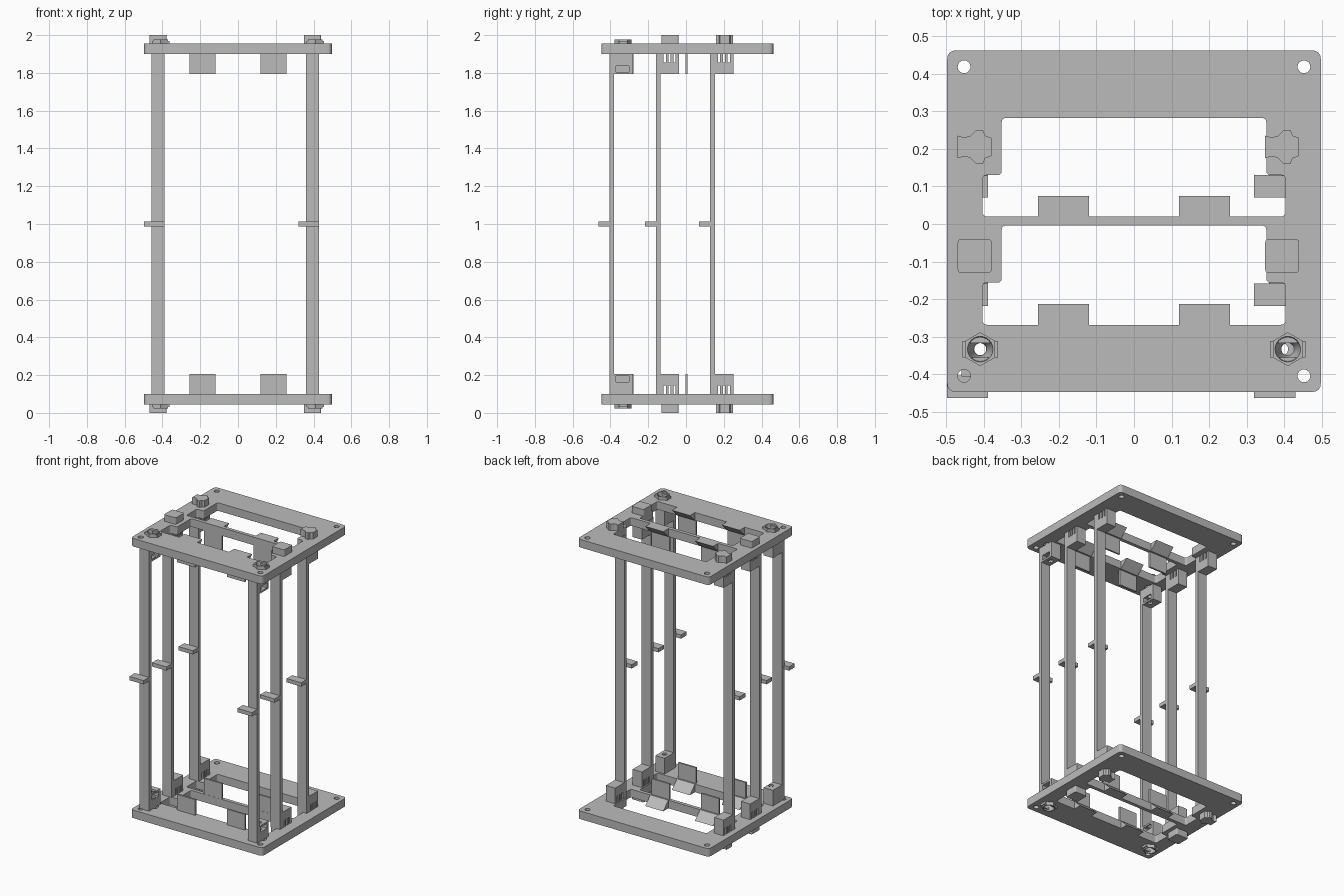
import bpy, bmesh, math
from mathutils import Vector

if "Cube" in bpy.data.objects:
    bpy.data.objects.remove(bpy.data.objects["Cube"])

gray = bpy.data.materials.new("plain_gray")
gray.use_nodes = True
gray.diffuse_color = (0.5, 0.5, 0.5, 1)
gray.node_tree.nodes["Principled BSDF"].inputs["Base Color"].default_value = gray.diffuse_color
scene = bpy.context.collection


def evaluated_mesh(ob):
    bpy.context.view_layer.update()
    deps = bpy.context.evaluated_depsgraph_get()
    return bpy.data.meshes.new_from_object(ob.evaluated_get(deps))


def mesh_object(name, bm):
    me = bpy.data.meshes.new(name)
    bm.to_mesh(me)
    bm.free()
    me.materials.append(gray)
    ob = bpy.data.objects.new(name, me)
    scene.objects.link(ob)
    return ob


# 2D outlines
def rect(x0, x1, y0, y1):
    return [(x0, y0), (x1, y0), (x1, y1), (x0, y1)]


def ring(x, y, r, n=24, turn=0.0):
    return [(x + r * math.cos(turn + math.tau * i / n),
             y + r * math.sin(turn + math.tau * i / n)) for i in range(n)]


def rounded(points, r, steps=4):
    out = []
    for i, p in enumerate(points):
        p = Vector(p)
        a = p + (Vector(points[i - 1]) - p).normalized() * r
        b = p + (Vector(points[(i + 1) % len(points)]) - p).normalized() * r
        for k in range(steps + 1):
            t = k / steps
            out.append(a * (1 - t) ** 2 + p * 2 * t * (1 - t) + b * t * t)
    return out


def prism(name, loops, z0, z1):
    """Extrude an outline, with holes, between two heights."""
    cu = bpy.data.curves.new(name, 'CURVE')
    cu.dimensions, cu.fill_mode = '2D', 'BOTH'
    cu.extrude = (z1 - z0) / 2
    for loop in loops:
        s = cu.splines.new('POLY')
        s.points.add(len(loop) - 1)
        for pt, co in zip(s.points, loop):
            pt.co = (co[0], co[1], 0, 1)
        s.use_cyclic_u = True
    tmp = bpy.data.objects.new(name, cu)
    scene.objects.link(tmp)
    me = evaluated_mesh(tmp)
    bpy.data.objects.remove(tmp)
    bm = bmesh.new()
    bm.from_mesh(me)
    bmesh.ops.remove_doubles(bm, verts=bm.verts, dist=1e-5)
    bmesh.ops.translate(bm, verts=bm.verts, vec=(0, 0, (z0 + z1) / 2))
    bmesh.ops.recalc_face_normals(bm, faces=bm.faces)
    for f in bm.faces:
        f.smooth = False
        f.material_index = 0
    return mesh_object(name, bm)


def box(name, x0, x1, y0, y1, z0, z1):
    return prism(name, [rect(x0, x1, y0, y1)], z0, z1)


def cut(ob, cutter):
    mod = ob.modifiers.new("cut", 'BOOLEAN')
    mod.operation, mod.object, mod.solver = 'DIFFERENCE', cutter, 'EXACT'
    me = evaluated_mesh(ob)
    ob.modifiers.clear()
    ob.data = me
    bpy.data.objects.remove(cutter)


def both_ends(ob):
    """Repeat a bottom part, upside down, at the top."""
    top = bpy.data.objects.new("top_" + ob.name, ob.data.copy())
    bm = bmesh.new()
    bm.from_mesh(top.data)
    for v in bm.verts:
        v.co.z = 2 - v.co.z
    bmesh.ops.reverse_faces(bm, faces=bm.faces)
    bm.to_mesh(top.data)
    bm.free()
    scene.objects.link(top)
    ob.name = "bottom_" + ob.name


LOW, HIGH = 0.045, 0.1           # end plate faces
NUT_X, NUT_Y = 0.409, -0.333     # screw position


# End plate with two stepped openings and corner holes
def opening(y0, step, y1):
    return rounded([(-.403, y0), (.403, y0), (.403, step), (.352, step),
                    (.352, y1), (-.352, y1), (-.352, step), (-.403, step)], .012)


loops = [rounded(rect(-.497, .497, -.447, .462), .025),
         opening(.02, .13, .282), opening(-.268, -.156, -.004)]
for sx in (-1, 1):
    loops += [ring(sx * .452, .418, .017), ring(sx * .452, -.404, .017),
              ring(sx * NUT_X, NUT_Y, .034)]
both_ends(prism("end_plate", loops, LOW, HIGH))

# Guide flaps with ramps behind them
for y, row in ((.0, "rear"), (-.288, "front")):
    for x, side in ((-.188, "right"), (.188, "left")):
        both_ends(box(f"{row}_{side}_flap", x - .068, x + .068, y - .003, y + .009, LOW, .207))
        bm = bmesh.new()
        profile = [(.02, HIGH), (.02, LOW), (.075, LOW)]
        a = [bm.verts.new((x - .068, y + py, pz)) for py, pz in profile]
        b = [bm.verts.new((x + .068, y + py, pz)) for py, pz in profile]
        bm.faces.new(a)
        bm.faces.new(b[::-1])
        for i in range(3):
            bm.faces.new((a[i - 1], a[i], b[i], b[i - 1]))
        bmesh.ops.recalc_face_normals(bm, faces=bm.faces)
        both_ends(mesh_object(f"{row}_{side}_ramp", bm))

# Rear peg outline, half of it mirrored across its axis
half = [(-.045, -.030), (-.028, -.025), (-.012, -.029), (.004, -.045),
        (.022, -.045), (.028, -.030), (.045, -.024)]
peg_outline = half + [(x, -y) for x, y in reversed(half)]

for x, nut_x, side in ((-.424, -NUT_X, "right"), (.394, NUT_X, "left")):
    for y, row in ((-.405, "front"), (-.160, "middle"), (.128, "rear")):
        name = f"{row}_{side}"
        # Upright strip with a small handle halfway up
        box(name + "_post", x - .035, x + .035, y, y + .025, HIGH, 2 - HIGH)
        box(name + "_handle", x - .075 if x > 0 else x - .073, x + .035,
            y - .058, y + .002, .988, 1.014)
        # Foot block
        loops = [rect(x - .035, x + .035, y + .001, y + .123)]
        if row == "front":
            loops.append(ring(nut_x if x < 0 else x, NUT_Y, .016))
        block = prism(name + "_block", loops, HIGH, .207)
        if row == "front":
            cut(block, box("slot", x - .02, x + .05, y + .035, y + .103, .163, .195))
        else:
            for off in (-.026, 0, .026):
                yc = y + .073 + off
                cut(block, box("slot", x - .05, x + .05, yc - .006, yc + .006, .09, .145))
        both_ends(block)

    # Outer fasteners
    both_ends(prism(f"middle_{side}_peg",
                    [rounded(rect(x - .045, x + .045, -.13, -.04), .01)], 0, LOW))
    both_ends(prism(f"rear_{side}_peg",
                    [[(x + px, .205 + py) for px, py in peg_outline]], 0, LOW))
    hole = ring(nut_x, NUT_Y, .034)
    both_ends(prism(f"{side}_nut", [ring(nut_x, NUT_Y, .045, 6, math.pi / 6), hole], .022, LOW))
    both_ends(prism(f"{side}_nut_wings",
                    [rect(nut_x - .047, nut_x + .047, NUT_Y - .022, NUT_Y + .022), hole],
                    .03, LOW))
    bm = bmesh.new()
    bmesh.ops.create_cone(bm, cap_ends=False, segments=24, radius1=.034, radius2=.017, depth=.078)
    bmesh.ops.translate(bm, verts=bm.verts, vec=(nut_x, NUT_Y, .061))
    bmesh.ops.reverse_faces(bm, faces=bm.faces)
    for f in bm.faces:
        f.smooth = True
    both_ends(mesh_object(f"{side}_screw_funnel", bm))
